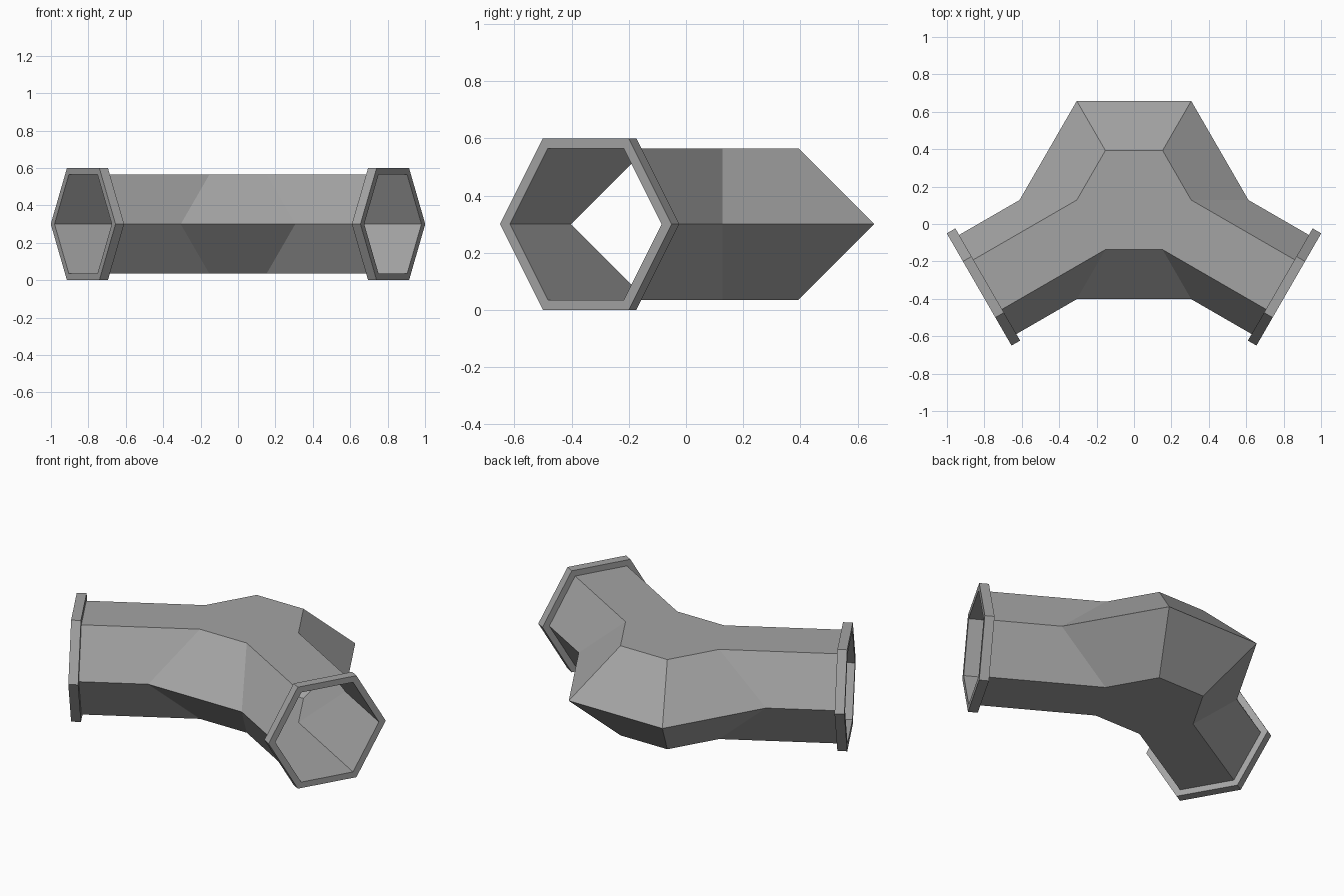
import bpy, bmesh
from math import radians
from mathutils import Matrix, Vector

if "Cube" in bpy.data.objects:
    bpy.data.objects.remove(bpy.data.objects["Cube"], do_unlink=True)

HUB = Vector((0, 0.128, 0.3))     # centre where the arms meet
R = 0.306                         # hexagon radius of the pipe
RIM = 0.3464                      # hexagon radius of the flange
HALF = 0.265                      # half height of the pipe
ARM_END, THICK = 0.903, 0.053
ARMS = {3: -150, 5: -30}          # open hub side : arm direction

grey = bpy.data.materials.new("metal_grey")
grey.use_nodes = True
colour = (0.37, 0.37, 0.37, 1)
grey.diffuse_color = colour
grey.node_tree.nodes["Principled BSDF"].inputs["Base Color"].default_value = colour


def finish(bm, name):
    bmesh.ops.recalc_face_normals(bm, faces=bm.faces)
    mesh = bpy.data.meshes.new(name)
    bm.to_mesh(mesh)
    bm.free()
    mesh.materials.append(grey)
    obj = bpy.data.objects.new(name, mesh)
    bpy.context.collection.objects.link(obj)
    return obj


def polar(radius, angle, z):
    return HUB + Matrix.Rotation(radians(angle), 3, 'Z') @ Vector((radius, 0, z))


def arm_ring(bm, direction, distance, radius):
    # Hexagon across the arm, starting at its clockwise side point
    spin = Matrix.Rotation(radians(direction), 3, 'Z')
    ring = []
    for k in range(6):
        p = Matrix.Rotation(radians(60 * k), 3, 'X') @ Vector((0, -radius, 0))
        ring.append(bm.verts.new(HUB + spin @ (p + Vector((distance, 0, 0)))))
    return ring


def bridge(bm, a, b):
    for k in range(6):
        n = (k + 1) % 6
        bm.faces.new((a[k], a[n], b[n], b[k]))


# Elbow pipe: hexagonal hub with two open arms
bm = bmesh.new()
top, mid, low = ([bm.verts.new(polar(r, 60 * i, z)) for i in range(6)]
                 for r, z in ((R, HALF), (2 * R, 0), (R, -HALF)))
bm.faces.new(top)
bm.faces.new(low[::-1])
for i in range(6):
    j = (i + 1) % 6
    if i in ARMS:
        root = [mid[i], top[i], top[j], mid[j], low[j], low[i]]
        end = arm_ring(bm, ARMS[i], ARM_END, R)
        # Match the winding of the end ring to the root
        if end[1].co.z < HUB.z:
            end = [end[0]] + end[:0:-1]
        bridge(bm, root, end)
    else:
        bm.faces.new((mid[i], mid[j], top[j], top[i]))
        bm.faces.new((low[i], low[j], mid[j], mid[i]))
finish(bm, "elbow_pipe")

# End flanges: hexagonal rings around the openings
for name, direction in (("right_flange", -150), ("left_flange", -30)):
    bm = bmesh.new()
    loops = [arm_ring(bm, direction, d, r) for d, r in (
        (ARM_END, R), (ARM_END, RIM), (ARM_END + THICK, RIM), (ARM_END + THICK, R))]
    for k in range(4):
        bridge(bm, loops[k], loops[(k + 1) % 4])
    finish(bm, name)
